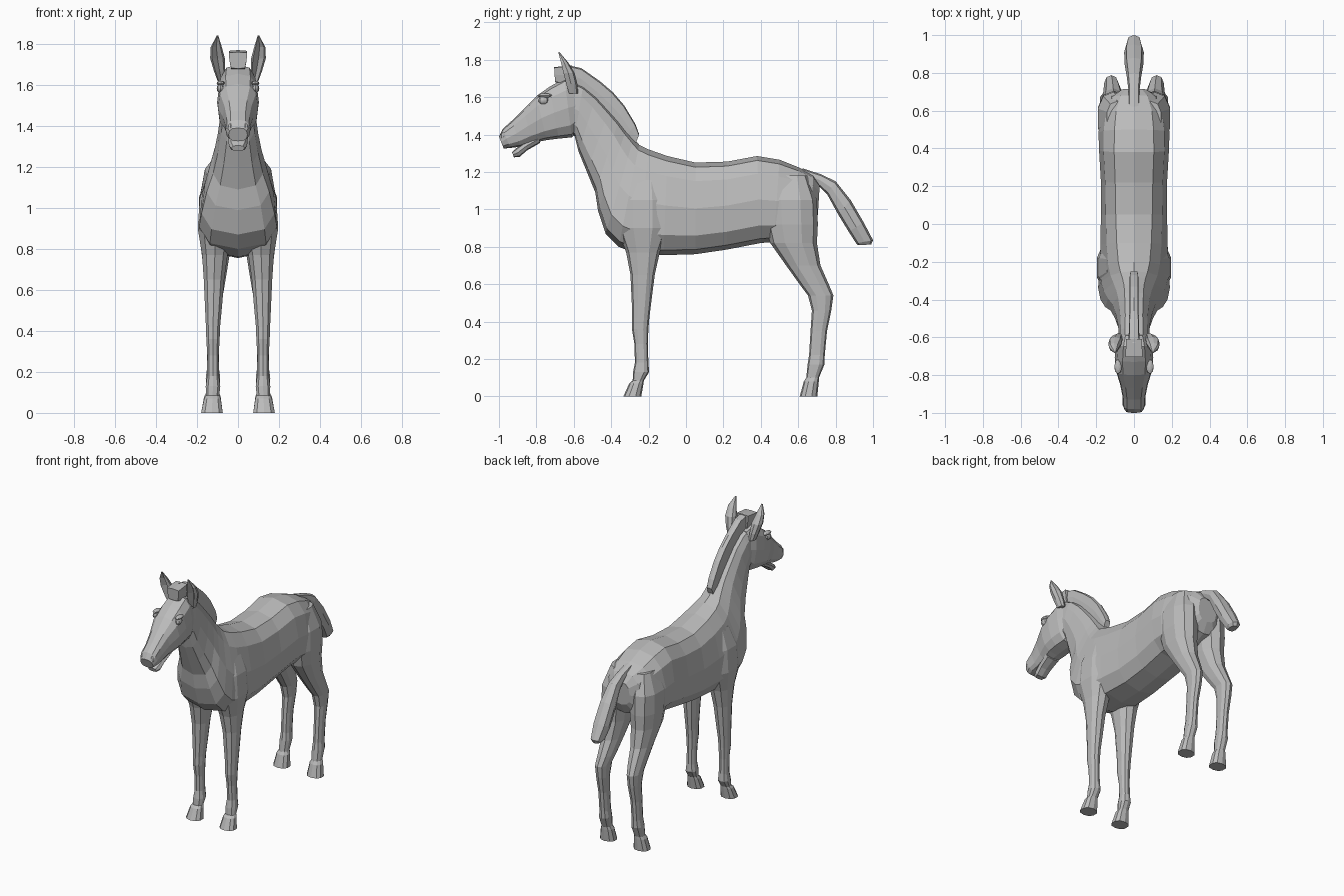
import bpy, bmesh, math
from mathutils import Vector

coat = bpy.data.materials.new("grey_coat")
coat.diffuse_color = (0.5, 0.5, 0.5, 1)


def spow(v, p):
    return math.copysign(abs(v) ** p, v) if abs(v) > 1e-6 else 0.0


def finish(name, bm, mirror=False):
    bmesh.ops.recalc_face_normals(bm, faces=bm.faces)
    mesh = bpy.data.meshes.new(name)
    bm.to_mesh(mesh)
    bm.free()
    mesh.materials.append(coat)
    ob = bpy.data.objects.new(name, mesh)
    bpy.context.collection.objects.link(ob)
    if mirror:
        ob.modifiers.new("mirror", 'MIRROR').use_mirror_merge = False
    return ob


def skin(name, rings, mirror=False):
    """Bridge a list of point rings into a closed tube."""
    bm = bmesh.new()
    loops = [[bm.verts.new(p) for p in r] for r in rings]
    n = len(loops[0])
    for a, b in zip(loops, loops[1:]):
        for i in range(n):
            j = (i + 1) % n
            bm.faces.new((a[i], a[j], b[j], b[i]))
    bm.faces.new(loops[0])
    bm.faces.new(loops[-1])
    return finish(name, bm, mirror)


def spine_loft(name, sections, n=12, p=0.75):
    """Sections: top y, top z, bottom y, bottom z, half width, bottom heaviness."""
    rings = []
    for yt, zt, yb, zb, w, egg in sections:
        top, bot = Vector((0, yt, zt)), Vector((0, yb, zb))
        mid, half = (top + bot) / 2, (top - bot) / 2
        ring = []
        for k in range(n):
            a = 2 * math.pi * k / n
            c, s = spow(math.cos(a), p), spow(math.sin(a), p)
            ring.append(mid + half * c + Vector((w * s * (1 - egg * c), 0, 0)))
        rings.append(ring)
    return skin(name, rings)


def limb_loft(name, sections, n=10, dent=0.0):
    """Sections: x, y, z, x radius, y radius; dent hollows the front."""
    rings = []
    for x, y, z, rx, ry in sections:
        ring = []
        for k in range(n):
            a = 2 * math.pi * k / n
            c, s = spow(math.cos(a), 0.85), spow(math.sin(a), 0.85)
            if k == 0:
                c -= dent
            ring.append((x + rx * s, y - ry * c, z))
        rings.append(ring)
    return skin(name, rings, mirror=True)


# Trunk and neck in one skin, rump to throat
spine_loft("body_and_neck", [
    (0.715, 1.13, 0.705, 0.97, 0.07, 0),
    (0.68, 1.185, 0.67, 0.90, 0.13, 0.1),
    (0.60, 1.225, 0.58, 0.86, 0.175, 0.1),
    (0.50, 1.265, 0.47, 0.825, 0.188, 0.08),
    (0.38, 1.285, 0.40, 0.82, 0.185, 0.05),
    (0.22, 1.255, 0.22, 0.785, 0.175, 0.05),
    (0.05, 1.25, 0.05, 0.76, 0.175, 0.08),
    (-0.10, 1.285, -0.12, 0.755, 0.178, 0.15),
    (-0.20, 1.32, -0.26, 0.76, 0.18, 0.25),
    (-0.25, 1.345, -0.36, 0.80, 0.175, 0.35),
    (-0.28, 1.38, -0.43, 0.87, 0.16, 0.4),
    (-0.32, 1.425, -0.47, 0.99, 0.137, 0.4),
    (-0.36, 1.475, -0.485, 1.09, 0.115, 0.3),
    (-0.41, 1.53, -0.53, 1.20, 0.098, 0.2),
    (-0.48, 1.605, -0.575, 1.31, 0.085, 0.1),
    (-0.55, 1.66, -0.595, 1.39, 0.082, 0),
    (-0.61, 1.685, -0.62, 1.41, 0.08, 0),
])

# Head, poll to muzzle
spine_loft("head", [
    (-0.59, 1.68, -0.57, 1.43, 0.075, 0),
    (-0.65, 1.70, -0.61, 1.385, 0.094, 0),
    (-0.73, 1.655, -0.68, 1.378, 0.102, 0),
    (-0.80, 1.605, -0.745, 1.37, 0.098, 0),
    (-0.87, 1.535, -0.82, 1.355, 0.074, 0),
    (-0.93, 1.475, -0.885, 1.335, 0.062, 0),
    (-0.98, 1.43, -0.94, 1.328, 0.06, 0),
    (-1.0, 1.39, -0.975, 1.325, 0.046, 0),
])
spine_loft("lower_jaw", [
    (-0.79, 1.40, -0.78, 1.355, 0.055, 0),
    (-0.86, 1.36, -0.85, 1.315, 0.048, 0),
    (-0.91, 1.325, -0.89, 1.28, 0.044, 0),
    (-0.93, 1.305, -0.92, 1.278, 0.032, 0),
], n=8)

# Upright mane and forelock tuft
spine_loft("mane", [
    (-0.63, 1.77, -0.62, 1.67, 0.03, 0),
    (-0.56, 1.755, -0.56, 1.64, 0.027, 0),
    (-0.46, 1.685, -0.49, 1.57, 0.025, 0),
    (-0.39, 1.625, -0.43, 1.51, 0.025, 0),
    (-0.33, 1.555, -0.37, 1.45, 0.025, 0),
    (-0.27, 1.455, -0.32, 1.39, 0.025, 0),
    (-0.25, 1.40, -0.27, 1.35, 0.02, 0),
], n=8, p=0.4)
spine_loft("forelock", [
    (-0.705, 1.76, -0.70, 1.68, 0.042, -0.15),
    (-0.61, 1.77, -0.61, 1.66, 0.04, -0.15),
], n=8, p=0.2)

# Tail
spine_loft("tail", [
    (0.62, 1.22, 0.66, 1.15, 0.03, 0),
    (0.72, 1.188, 0.71, 1.125, 0.03, 0),
    (0.80, 1.15, 0.755, 1.08, 0.038, 0),
    (0.88, 1.05, 0.815, 0.97, 0.05, 0),
    (0.95, 0.93, 0.87, 0.88, 0.052, 0),
    (1.0, 0.835, 0.91, 0.818, 0.038, 0),
    (0.99, 0.812, 0.92, 0.808, 0.025, 0),
], n=8)

# Legs, shoulder or hip down to hoof
limb_loft("front_legs", [
    (0.085, -0.22, 1.18, 0.06, 0.09),
    (0.102, -0.23, 1.05, 0.088, 0.135),
    (0.11, -0.23, 0.90, 0.09, 0.14),
    (0.113, -0.23, 0.77, 0.065, 0.09),
    (0.117, -0.232, 0.65, 0.052, 0.065),
    (0.12, -0.238, 0.50, 0.042, 0.052),
    (0.122, -0.242, 0.42, 0.036, 0.046),
    (0.122, -0.245, 0.36, 0.034, 0.044),
    (0.122, -0.24, 0.28, 0.029, 0.036),
    (0.122, -0.237, 0.18, 0.03, 0.036),
    (0.122, -0.24, 0.13, 0.037, 0.043),
    (0.124, -0.255, 0.085, 0.034, 0.03),
    (0.125, -0.265, 0.07, 0.042, 0.038),
    (0.127, -0.287, 0.0, 0.055, 0.048),
])
limb_loft("back_legs", [
    (0.09, 0.56, 1.18, 0.055, 0.09),
    (0.105, 0.56, 1.05, 0.09, 0.14),
    (0.108, 0.565, 0.92, 0.087, 0.14),
    (0.108, 0.575, 0.82, 0.078, 0.125),
    (0.11, 0.627, 0.70, 0.06, 0.092),
    (0.115, 0.685, 0.60, 0.048, 0.078),
    (0.12, 0.72, 0.54, 0.04, 0.068),
    (0.12, 0.725, 0.46, 0.036, 0.052),
    (0.122, 0.71, 0.35, 0.03, 0.044),
    (0.122, 0.70, 0.22, 0.03, 0.042),
    (0.122, 0.695, 0.17, 0.037, 0.045),
    (0.124, 0.677, 0.10, 0.032, 0.034),
    (0.125, 0.67, 0.08, 0.042, 0.04),
    (0.127, 0.655, 0.0, 0.055, 0.047),
])

# Cupped ears
limb_loft("ears", [
    (0.08, -0.605, 1.62, 0.02, 0.028),
    (0.09, -0.615, 1.67, 0.028, 0.034),
    (0.10, -0.63, 1.73, 0.036, 0.034),
    (0.106, -0.652, 1.785, 0.027, 0.022),
    (0.10, -0.68, 1.84, 0.004, 0.004),
], n=8, dent=1.2)


# Eyes, brows and nostril rims as small flattened balls
def ball(name, loc, scale):
    bm = bmesh.new()
    bmesh.ops.create_uvsphere(bm, u_segments=8, v_segments=6, radius=1)
    bmesh.ops.scale(bm, vec=scale, verts=bm.verts)
    bmesh.ops.translate(bm, vec=loc, verts=bm.verts)
    finish(name, bm, mirror=True)


ball("eyes", (0.086, -0.762, 1.583), (0.018, 0.028, 0.022))
ball("brows", (0.084, -0.755, 1.608), (0.02, 0.04, 0.012))
ball("nostrils", (0.036, -0.975, 1.388), (0.017, 0.018, 0.027))
